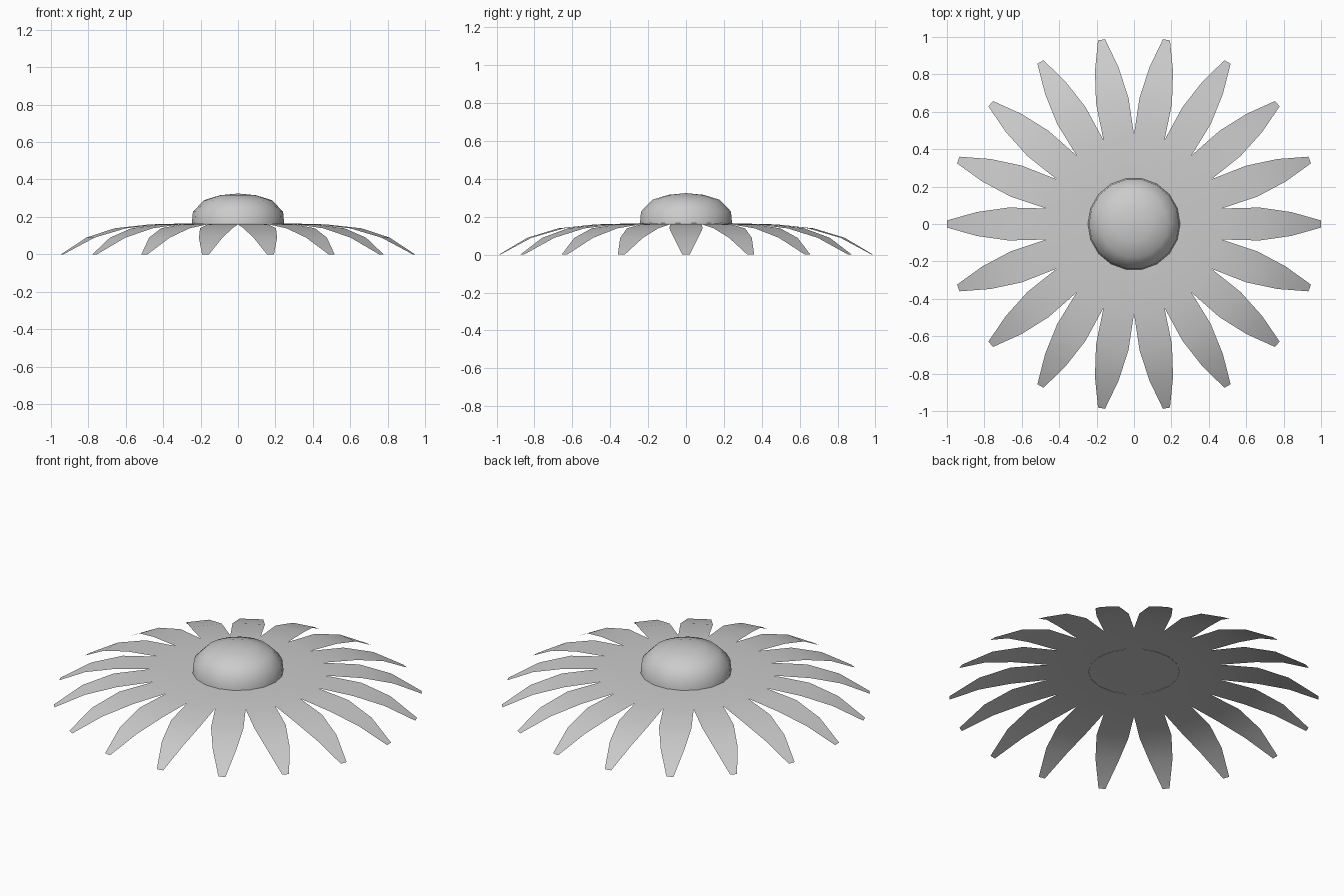
import bpy, bmesh
from math import radians, sin, cos, tan

if "Cube" in bpy.data.objects:
    bpy.data.objects.remove(bpy.data.objects["Cube"])

PETALS = 18
STEP = radians(360 / PETALS)


def finish(bm, name, angle):
    mesh = bpy.data.meshes.new(name)
    bm.to_mesh(mesh)
    bm.free()
    obj = bpy.data.objects.new(name, mesh)
    bpy.context.collection.objects.link(obj)
    bpy.ops.object.select_all(action='DESELECT')
    bpy.context.view_layer.objects.active = obj
    obj.select_set(True)
    bpy.ops.object.shade_smooth_by_angle(angle=radians(angle))
    return obj


# Petal sheet: (distance along petal, half width, height)
rows = [(0.24, 0.24 * tan(STEP / 2), 0.166), (0.47, 0.47 * tan(STEP / 2), 0.16),
        (0.67, 0.088, 0.139), (0.84, 0.064, 0.089), (1.0, 0.019, 0.0)]
bm = bmesh.new()
for i in range(PETALS):
    a = i * STEP
    u, v = (cos(a), sin(a)), (-sin(a), cos(a))
    grid = [[bm.verts.new((u[0] * r + v[0] * t, u[1] * r + v[1] * t, z))
             for t in (-w, w)] for r, w, z in rows]
    centre = bm.verts.new((0, 0, 0.166))
    bm.faces.new((centre, grid[0][0], grid[0][1]))
    for p, q in zip(grid, grid[1:]):
        bm.faces.new((p[0], q[0], q[1], p[1]))
bmesh.ops.remove_doubles(bm, verts=bm.verts, dist=0.0005)
finish(bm, "petals", 40)

# Domed flower centre, lathed from a short profile
profile = [(0.247, 0.164), (0.241, 0.228), (0.18, 0.29), (0.095, 0.316)]
bm = bmesh.new()
rings = [[bm.verts.new((r * cos(i * STEP), r * sin(i * STEP), z))
          for i in range(PETALS)] for r, z in profile]
top = bm.verts.new((0, 0, 0.325))
for i in range(PETALS):
    j = (i + 1) % PETALS
    for p, q in zip(rings, rings[1:]):
        bm.faces.new((p[i], p[j], q[j], q[i]))
    bm.faces.new((rings[-1][i], rings[-1][j], top))
finish(bm, "flower_centre", 60)
